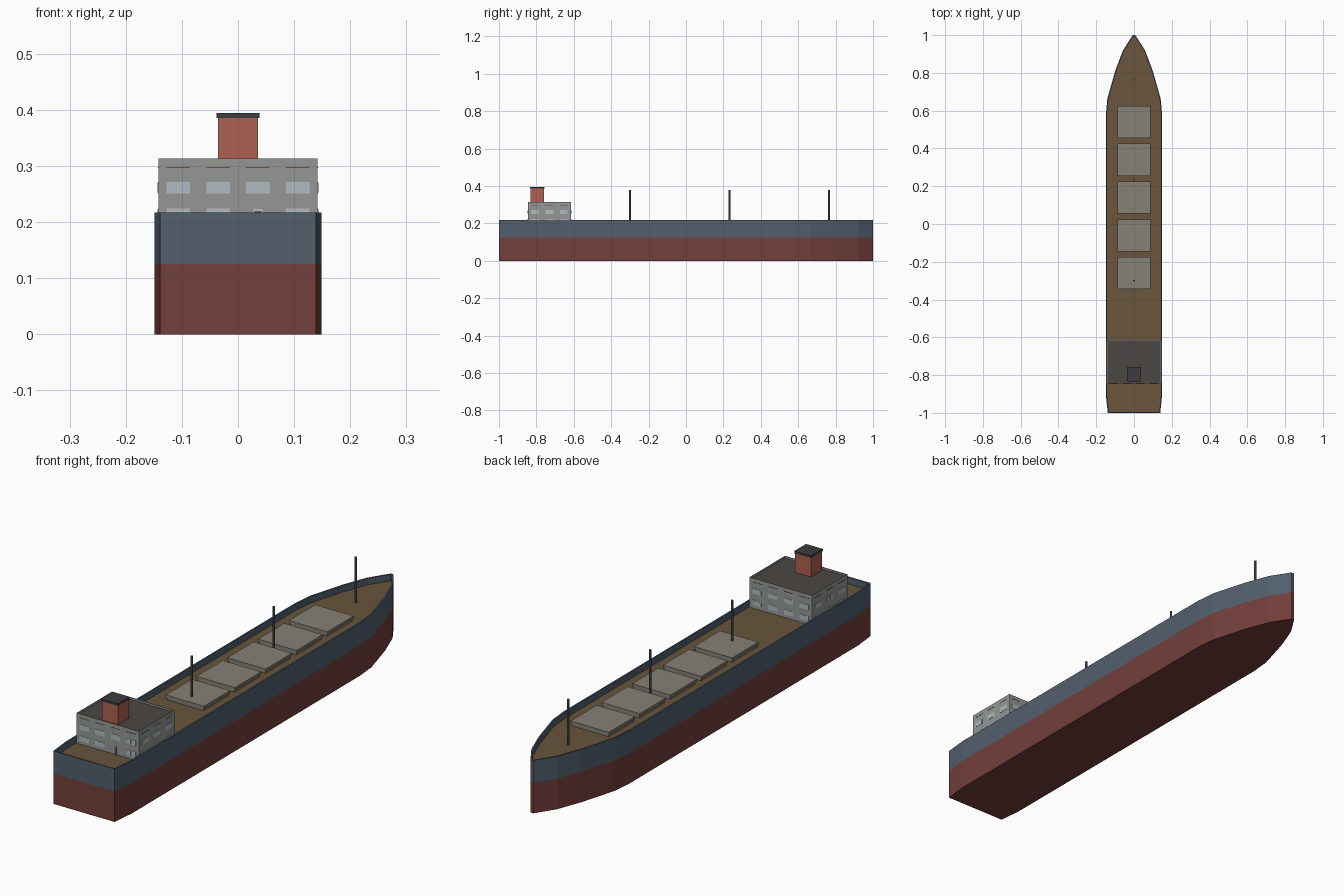
import bpy, bmesh
from math import pi
from mathutils import Matrix, Vector

if "Cube" in bpy.data.objects:
    bpy.data.objects.remove(bpy.data.objects["Cube"])


def mat(name, r, g, b):
    m = bpy.data.materials.new(name)
    m.diffuse_color = (r, g, b, 1)
    m.use_nodes = True
    m.node_tree.nodes["Principled BSDF"].inputs["Base Color"].default_value = m.diffuse_color
    return m


RED = mat("red_paint", 0.17, 0.05, 0.045)
NAVY = mat("blue_grey_paint", 0.085, 0.115, 0.155)
DECK = mat("deck_brown", 0.14, 0.09, 0.045)
HATCH = mat("hatch_grey", 0.24, 0.22, 0.18)
WALL = mat("wall_grey", 0.30, 0.31, 0.31)
ROOF = mat("roof_dark", 0.07, 0.062, 0.055)
FUNNEL = mat("funnel_red", 0.42, 0.12, 0.08)
BLACK = mat("cap_dark", 0.045, 0.045, 0.05)
GLASS = mat("glass", 0.42, 0.5, 0.54)
FRAME = mat("frame_pale", 0.5, 0.5, 0.5)
MAST = mat("mast_grey", 0.13, 0.13, 0.13)


def finish(name, bm, *mats):
    bmesh.ops.recalc_face_normals(bm, faces=bm.faces)
    me = bpy.data.meshes.new(name)
    bm.to_mesh(me)
    bm.free()
    for m in mats:
        me.materials.append(m)
    ob = bpy.data.objects.new(name, me)
    bpy.context.collection.objects.link(ob)
    return ob


def box(name, x0, x1, y0, y1, z0, z1, m):
    bm = bmesh.new()
    c = Vector(((x0 + x1) / 2, (y0 + y1) / 2, (z0 + z1) / 2))
    bmesh.ops.create_cube(bm, size=1, matrix=Matrix.Translation(c)
                          @ Matrix.Diagonal((x1 - x0, y1 - y0, z1 - z0, 1)))
    return finish(name, bm, m)


def offset(pts, t):
    # mitred inward offset of a counter-clockwise outline
    out = []
    for i, p in enumerate(pts):
        a = (p - pts[i - 1]).normalized()
        b = (pts[(i + 1) % len(pts)] - p).normalized()
        na, nb = Vector((-a.y, a.x)), Vector((-b.y, b.x))
        out.append(p + (na + nb) * t / (1 + na.dot(nb)))
    return out


def shell(name, rings, mats, cap_first=False, cap_last=None):
    # rings are (outline, z, material index of the band above)
    bm = bmesh.new()
    vs = [[bm.verts.new((p.x, p.y, z)) for p in pts] for pts, z, _ in rings]
    n = len(vs[0])
    for k in range(len(vs) - 1):
        for i in range(n):
            j = (i + 1) % n
            f = bm.faces.new((vs[k][i], vs[k][j], vs[k + 1][j], vs[k + 1][i]))
            f.material_index = rings[k][2]
    bm.faces.new(vs[0][::-1]).material_index = rings[0][2]
    bm.faces.new(vs[-1]).material_index = rings[-1][2]
    return finish(name, bm, *mats)


# Hull: red below the waterline, blue-grey bulwark above, sunken deck
DZ = 0.19
half = [(0.139, -1), (0.149, -0.905), (0.149, 0.58), (0.141, 0.665),
        (0.098, 0.815), (0.058, 0.92), (0.007, 1)]
outline = [Vector(p) for p in half] + [Vector((-x, y)) for x, y in reversed(half)]
inner = offset(outline, 0.006)
shell("hull", [(outline, 0, 0), (outline, 0.125, 1), (outline, 0.217, 1),
               (inner, 0.217, 1), (inner, DZ, 2)], (RED, NAVY, DECK))

# Cargo hatches
for i in range(5):
    y = 0.54 - 0.2 * i
    box("hatch_coaming", -0.083, 0.083, y - 0.081, y + 0.081, DZ - 0.002, 0.202, HATCH)
    box("hatch_cover", -0.087, 0.087, y - 0.085, y + 0.085, 0.2, 0.211, HATCH)

# Masts
for y in (-0.3, 0.233, 0.765):
    bm = bmesh.new()
    bmesh.ops.create_cone(bm, cap_ends=True, segments=8, radius1=0.005, radius2=0.005,
                          depth=0.377 - DZ, matrix=Matrix.Translation((0, y, (0.377 + DZ) / 2)))
    finish("mast", bm, MAST)

# Deckhouse with a low parapet around the roof
HX, Y0, Y1 = 0.142, -0.845, -0.615
CY = (Y0 + Y1) / 2
rect = [Vector(p) for p in ((-HX, Y0), (HX, Y0), (HX, Y1), (-HX, Y1))]
rin = offset(rect, 0.004)
shell("deckhouse", [(rect, DZ - 0.002, 0), (rect, 0.313, 0), (rin, 0.313, 0),
                    (rin, 0.306, 1)], (WALL, ROOF))


# Windows, door and sills: placed on each wall by rotating a local frame
def on_wall(name, side, u, w, z0, z1, d, m):
    depth = (Y1 - Y0) / 2 if side % 2 == 0 else HX
    ob = box(name, u - w / 2, u + w / 2, -depth - d, -depth + 0.002, z0, z1, m)
    ob.data.transform(Matrix.Translation((0, CY, 0)) @ Matrix.Rotation(side * pi / 2, 4, 'Z'))


for side in range(4):
    count, length = (4, 2 * HX) if side % 2 == 0 else (3, Y1 - Y0)
    for i in range(count):
        u = (i - (count - 1) / 2) * length / count
        for row, z in enumerate((0.2035, 0.2505)):
            if side == 0 and i == 2 and row == 0:
                on_wall("door_frame", side, u, 0.018, DZ, 0.223, 0.001, FRAME)
                on_wall("door", side, u, 0.013, DZ, 0.220, 0.002, MAST)
                continue
            on_wall("window_frame", side, u, 0.042, z, z + 0.021, 0.001, FRAME)
            for s in (-1, 1):
                on_wall("window_pane", side, u + s * 0.0098, 0.0175, z + 0.002, z + 0.019, 0.0015, GLASS)
        on_wall("top_trim", side, u, 0.042, 0.296, 0.298, 0.001, DECK)

# Funnel and cap
box("funnel", -0.036, 0.036, -0.831, -0.759, 0.304, 0.386, FUNNEL)
box("funnel_cap", -0.038, 0.038, -0.833, -0.757, 0.385, 0.394, BLACK)
